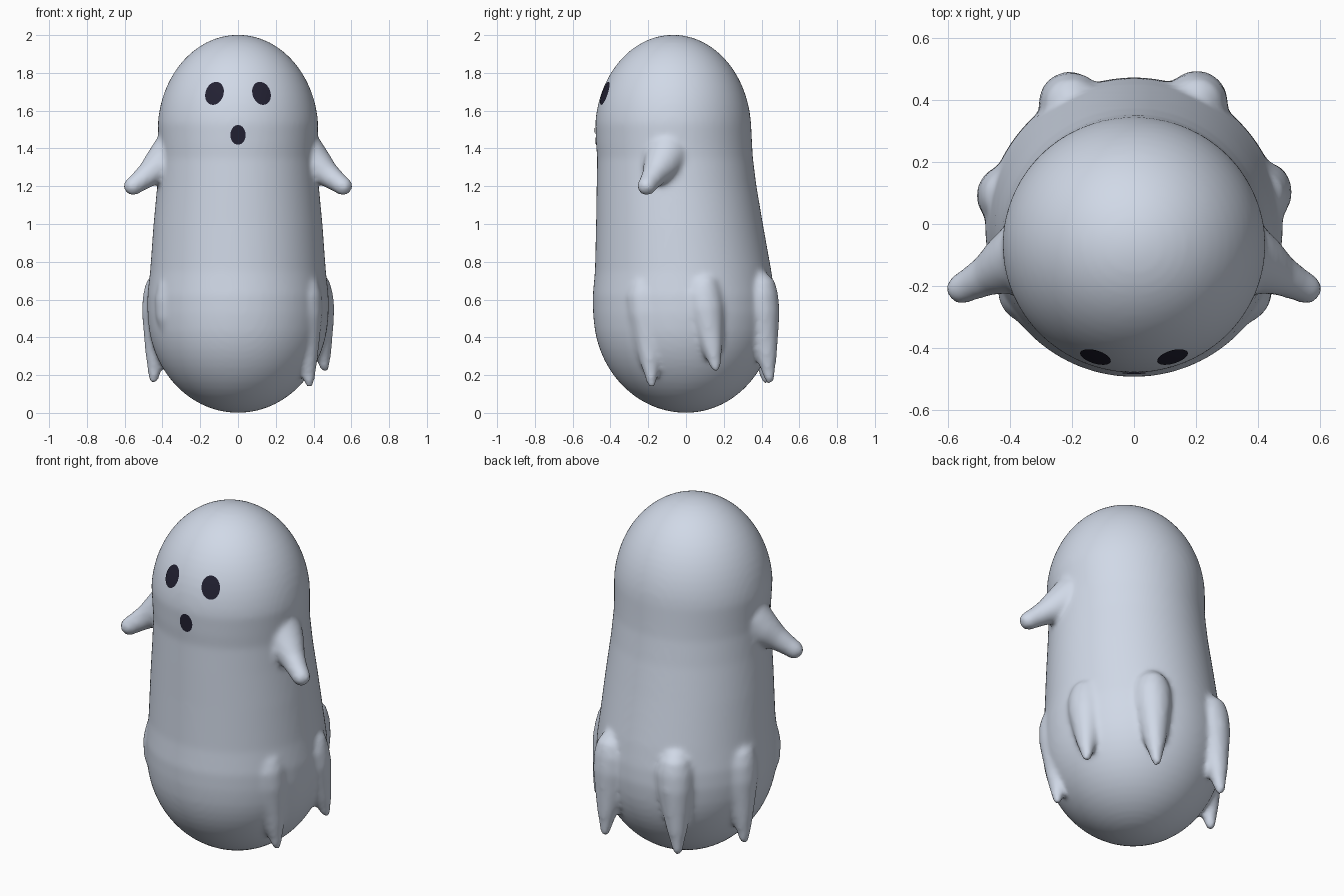
import bpy, bmesh
from math import sin, cos, pi, radians
from mathutils import Vector

cube = bpy.data.objects.get("Cube")
if cube:
    bpy.data.objects.remove(cube)


def material(name, colour):
    m = bpy.data.materials.new(name)
    m.use_nodes = True
    m.diffuse_color = (*colour, 1)
    bsdf = m.node_tree.nodes["Principled BSDF"]
    bsdf.inputs["Base Color"].default_value = (*colour, 1)
    bsdf.inputs["Roughness"].default_value = 0.6
    return m


pale = material("pale blue grey", (0.65, 0.71, 0.82))
dark = material("dark navy", (0.016, 0.015, 0.032))


def finish(bm, name, mat):
    bmesh.ops.recalc_face_normals(bm, faces=bm.faces)
    mesh = bpy.data.meshes.new(name)
    bm.to_mesh(mesh)
    bm.free()
    mesh.materials.append(mat)
    mesh.polygons.foreach_set("use_smooth", [True] * len(mesh.polygons))
    obj = bpy.data.objects.new(name, mesh)
    bpy.context.collection.objects.link(obj)
    return obj


def loft(bm, rings, sides):
    """Closed skin over rings given as (centre, u axis, v axis)."""
    loops = []
    for c, u, v in rings:
        angles = [2 * pi * i / sides for i in range(sides)]
        loops.append([bm.verts.new(c + u * cos(a) + v * sin(a)) for a in angles])
    for low, high in zip(loops, loops[1:]):
        for i in range(sides):
            j = (i + 1) % sides
            bm.faces.new((low[i], low[j], high[j], high[i]))
    bm.faces.new(loops[0])
    bm.faces.new(loops[-1])


def limb(bm, points):
    """Rounded tapering limb through (position, radius) points."""
    axis = (points[-1][0] - points[0][0]).normalized()
    u = axis.orthogonal().normalized()
    v = axis.cross(u)
    loft(bm, [(p, u * r, v * r) for p, r in points], 20)


def body_ring(z, rx, front, back):
    return (Vector((0, (front + back) / 2, z)), Vector((rx, 0, 0)),
            Vector((0, (back - front) / 2, 0)))


bm = bmesh.new()

# Body: egg-shaped base, tapering trunk, domed head
STEPS = 16
rings = []
for i in range(STEPS):
    a = (i + 0.15) / STEPS * pi / 2
    s = sin(a)
    rings.append(body_ring(0.53 - 0.53 * cos(a), 0.478 * s, -0.49 * s, 0.472 * s))
for key in ((0.53, 0.48, -0.492, 0.474), (0.62, 0.48, -0.494, 0.47),
            (0.75, 0.465, -0.482, 0.452), (1.0, 0.447, -0.476, 0.407),
            (1.2, 0.428, -0.473, 0.373), (1.35, 0.418, -0.470, 0.354),
            (1.42, 0.42, -0.476, 0.35)):
    rings.append(body_ring(*key))
for i in range(STEPS):
    a = (i + 0.85) / STEPS * pi / 2
    s = cos(a)
    rings.append(body_ring(1.49 + 0.512 * sin(a), 0.426 * s,
                           -0.068 - 0.414 * s, -0.068 + 0.414 * s))
loft(bm, rings, 96)

# Arms: flared at the shoulder, blunt at the hand
arm = (((0.28, -0.09, 1.40), 0.13), ((0.36, -0.11, 1.355), 0.12),
       ((0.42, -0.135, 1.305), 0.095), ((0.475, -0.165, 1.262), 0.068),
       ((0.53, -0.195, 1.22), 0.054), ((0.565, -0.212, 1.194), 0.050),
       ((0.585, -0.221, 1.18), 0.036), ((0.592, -0.225, 1.173), 0.015))
for side in (1, -1):
    limb(bm, [(Vector((side * x, y, z)), r) for (x, y, z), r in arm])

# Skirt drips: a swelling that narrows to a hanging point
drips = (((0.40, 0.09), (0.462, 0.16, 0.22)), ((0.20, 0.385), (0.215, 0.445, 0.155)),
         ((-0.20, 0.385), (-0.245, 0.425, 0.155)), ((-0.40, 0.09), (-0.45, 0.10, 0.155)),
         ((0.34, -0.22), (0.38, -0.18, 0.135)))
for (x, y), tip in drips:
    top, end = Vector((x, y, 0.62)), Vector(tip)
    points = [(Vector((x * 0.97, y * 0.97, 0.74)), 0.05), (Vector((x, y, 0.69)), 0.085)]
    for t, r in ((0, 0.104), (0.2, 0.1), (0.45, 0.078), (0.7, 0.055),
                 (0.86, 0.036), (0.95, 0.027), (1, 0.015)):
        points.append((top.lerp(end, t), r))
    limb(bm, points)

# Soft front swelling without a point
swell = ((0.73, 0.04), (0.68, 0.085), (0.6, 0.1), (0.5, 0.095), (0.4, 0.06), (0.33, 0.02))
limb(bm, [(Vector((-0.34, -0.22, z)), r) for z, r in swell])

body = finish(bm, "ghost_body", pale)
fuse = body.modifiers.new("fuse", "REMESH")
fuse.mode = "VOXEL"
fuse.voxel_size = 0.014
fuse.use_smooth_shade = True
soften = body.modifiers.new("soften", "SMOOTH")
soften.factor = 0.5
soften.iterations = 10


# Face: thin oval plates wrapped onto the head
def face_patch(name, x, z, half_w, half_h, tilt):
    bm = bmesh.new()
    sides, previous = 32, None
    centre = bm.verts.new((x, -0.7, z))
    for k in (0.33, 0.67, 1):
        loop = []
        for i in range(sides):
            a = 2 * pi * i / sides
            px, pz = k * half_w * cos(a), k * half_h * sin(a)
            loop.append(bm.verts.new((x + px * cos(tilt) - pz * sin(tilt), -0.7,
                                      z + px * sin(tilt) + pz * cos(tilt))))
        for i in range(sides):
            j = (i + 1) % sides
            if previous:
                bm.faces.new((previous[i], loop[i], loop[j], previous[j]))
            else:
                bm.faces.new((centre, loop[i], loop[j]))
        previous = loop
    patch = finish(bm, name, dark)
    wrap = patch.modifiers.new("wrap", "SHRINKWRAP")
    wrap.target = body
    wrap.wrap_method = "PROJECT"
    wrap.use_project_y = True
    wrap.use_positive_direction = True
    wrap.wrap_mode = "ABOVE_SURFACE"
    wrap.offset = 0.005


face_patch("left_eye", 0.123, 1.69, 0.047, 0.062, radians(20))
face_patch("right_eye", -0.123, 1.69, 0.047, 0.062, radians(-20))
face_patch("mouth", 0, 1.472, 0.04, 0.052, 0)
